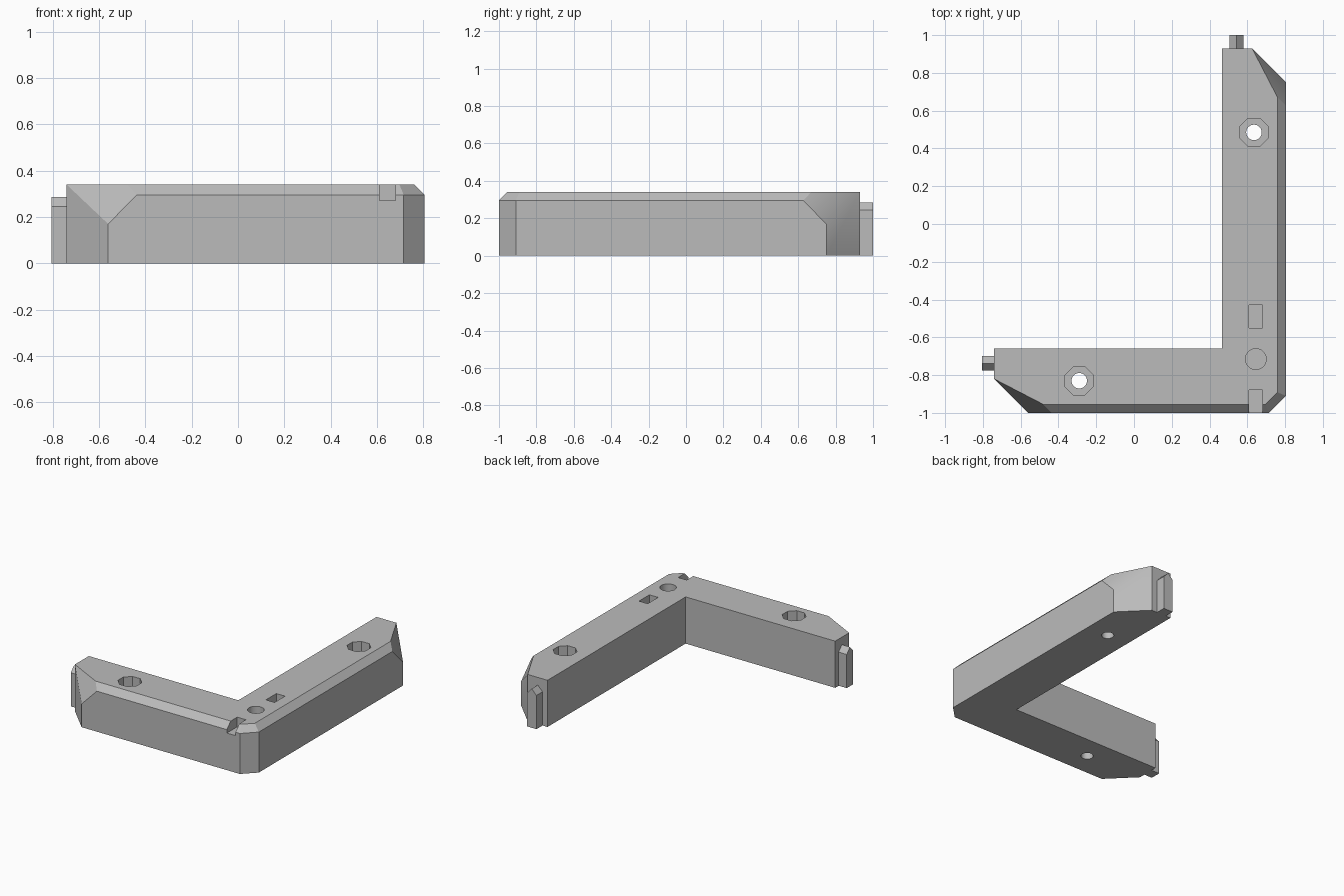
import bpy, bmesh, math
from mathutils import Vector, Matrix

if "Cube" in bpy.data.objects:
    bpy.data.objects.remove(bpy.data.objects["Cube"], do_unlink=True)

HEIGHT = 0.34
grey = bpy.data.materials.new("plain grey")
grey.use_nodes = True
COLOUR = (0.5, 0.5, 0.5, 1)
grey.diffuse_color = COLOUR
grey.node_tree.nodes["Principled BSDF"].inputs["Base Color"].default_value = COLOUR


def make_object(name, bm):
    bmesh.ops.recalc_face_normals(bm, faces=bm.faces[:])
    mesh = bpy.data.meshes.new(name)
    bm.to_mesh(mesh)
    bm.free()
    mesh.materials.append(grey)
    obj = bpy.data.objects.new(name, mesh)
    bpy.context.collection.objects.link(obj)
    return obj


def prism(points, along):
    """Extrude a closed 3D profile along a vector."""
    bm = bmesh.new()
    face = bm.faces.new([bm.verts.new(p) for p in points])
    moved = bmesh.ops.extrude_face_region(bm, geom=[face], use_keep_orig=True)["geom"]
    bmesh.ops.translate(bm, vec=along, verts=[v for v in moved if isinstance(v, bmesh.types.BMVert)])
    return bm


def activate(obj):
    bpy.ops.object.select_all(action='DESELECT')
    obj.select_set(True)
    bpy.context.view_layer.objects.active = obj


def cut(body, bm):
    """Subtract a temporary solid from the body."""
    cutter = make_object("cutter", bm)
    cutter.hide_render = True
    mod = body.modifiers.new("cut", 'BOOLEAN')
    mod.operation = 'DIFFERENCE'
    mod.solver = 'EXACT'
    mod.object = cutter
    activate(body)
    bpy.ops.object.modifier_apply(modifier=mod.name)
    bpy.data.objects.remove(cutter, do_unlink=True)


def round_cutter(x, y, radius, sides, bottom):
    """Upright cutter with flat sides facing the axes."""
    step = 2 * math.pi / sides
    ring = [(x + radius * math.cos((i + 0.5) * step),
             y + radius * math.sin((i + 0.5) * step), bottom) for i in range(sides)]
    return prism(ring, (0, 0, 0.5 - bottom))


def box_cutter(x0, x1, y0, y1, bottom):
    return prism([(x0, y0, bottom), (x1, y0, bottom), (x1, y1, bottom), (x0, y1, bottom)],
                 (0, 0, 0.5 - bottom))


# Corner bracket: L-shaped prism with clipped outer corners
outline = [(-0.74, -0.66), (-0.74, -0.82), (-0.56, -1), (0.715, -1), (0.805, -0.91),
           (0.805, 0.75), (0.625, 0.93), (0.465, 0.93), (0.465, -0.66)]
bm = prism([(x, y, 0) for x, y in outline], (0, 0, HEIGHT))

# Planed top edges: front, outer side, corner, and the steep facet at each arm end
planes = [((0, -1, 0.295), (0, -1, 1)),
          ((0.805, 0, 0.295), (1, 0, 1)),
          ((0.715, -1, 0.295), (1, -1, math.sqrt(2))),
          ((-0.74, -0.82, HEIGHT), (-0.42, -0.81, 0.412)),
          ((0.625, 0.93, HEIGHT), (0.81, 0.42, 0.412))]
for point, normal in planes:
    geom = bm.verts[:] + bm.edges[:] + bm.faces[:]
    bmesh.ops.bisect_plane(bm, geom=geom, dist=0.0005, plane_co=point,
                           plane_no=Vector(normal).normalized(), clear_outer=True)
    bmesh.ops.holes_fill(bm, edges=[e for e in bm.edges if e.is_boundary], sides=0)
body = make_object("corner_bracket", bm)

# Screw holes with octagonal recesses
for x, y in ((-0.29, -0.83), (0.635, 0.485)):
    cut(body, round_cutter(x, y, 0.081, 8, 0.14))
    cut(body, round_cutter(x, y, 0.041, 32, -0.1))

# Round socket, square pocket and open front notch near the corner
cut(body, round_cutter(0.645, -0.715, 0.055, 32, 0.27))
cut(body, box_cutter(0.61, 0.68, -0.55, -0.43, 0.27))
cut(body, box_cutter(0.61, 0.68, -1.1, -0.88, 0.27))

activate(body)
bpy.ops.object.shade_smooth_by_angle(angle=math.radians(25))

# The side arm's end facet blends softly into its clipped corner
mesh = body.data
for edge in mesh.edges:
    a, b = (mesh.vertices[i].co for i in edge.vertices)
    mid = (a + b) / 2
    if (mid - Vector((0.715, 0.84, 0.255))).length < 0.02:
        edge.use_edge_sharp = False

# Gabled locating tongues on both arm ends
gable = [(-0.0375, 0), (0.0375, 0), (0.0375, 0.245), (0, 0.285), (-0.0375, 0.245)]
make_object("left_tongue", prism([(0.5425 + u, 0.92, z) for u, z in gable], (0, 0.08, 0)))
make_object("front_tongue", prism([(-0.805, -0.7375 + u, z) for u, z in gable], (0.075, 0, 0)))
